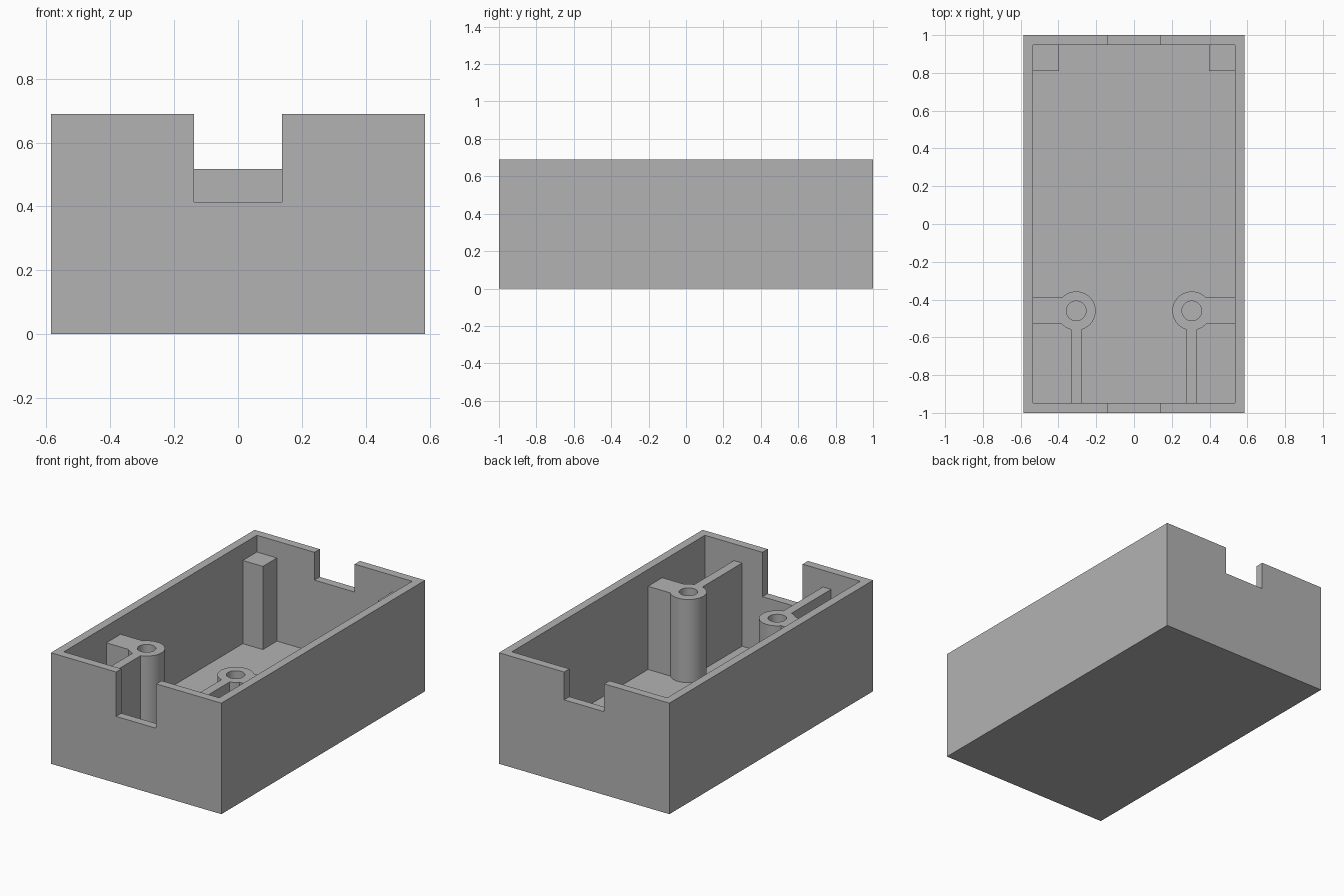
import bpy
import bmesh
from math import radians
from mathutils import Matrix

if "Cube" in bpy.data.objects:
    bpy.data.objects.remove(bpy.data.objects["Cube"], do_unlink=True)

# Main dimensions
HALF_X, HALF_Y, HEIGHT = 0.586, 1.0, 0.69
WALL, FLOOR, SUPPORT_TOP = 0.052, 0.069, 0.586
IN_X, IN_Y = HALF_X - WALL, HALF_Y - WALL
NOTCH = 0.138            # half width of the notches
PILLAR = 0.138           # side of a corner pillar
POST_X, POST_Y = 0.306, -0.46
POST_R, HOLE_R = 0.103, 0.052

gray = bpy.data.materials.new("plain gray")
gray.use_nodes = True
color = (0.45, 0.45, 0.45, 1)
gray.diffuse_color = color
gray.node_tree.nodes["Principled BSDF"].inputs["Base Color"].default_value = color


def add_object(name, bm):
    bmesh.ops.recalc_face_normals(bm, faces=bm.faces)
    mesh = bpy.data.meshes.new(name)
    bm.to_mesh(mesh)
    bm.free()
    mesh.materials.append(gray)
    obj = bpy.data.objects.new(name, mesh)
    bpy.context.collection.objects.link(obj)
    return obj


def box(name, x, y, z):
    """Box from (low, high) pairs; the pairs may come in any order."""
    bm = bmesh.new()
    bmesh.ops.create_cube(bm, size=1)
    for v in bm.verts:
        v.co = [span[0] if c < 0 else span[1] for c, span in zip(v.co, (x, y, z))]
    return add_object(name, bm)


def cylinder(name, x, y, radius, z0, z1):
    bm = bmesh.new()
    bmesh.ops.create_cone(bm, cap_ends=True, segments=48, radius1=radius,
                          radius2=radius, depth=z1 - z0,
                          matrix=Matrix.Translation((x, y, (z0 + z1) / 2)))
    return add_object(name, bm)


def combine(obj, other, operation):
    """Apply a boolean and remove the helper."""
    other.hide_render = True
    mod = obj.modifiers.new("cut", 'BOOLEAN')
    mod.object, mod.operation, mod.solver = other, operation, 'EXACT'
    bpy.context.view_layer.update()
    graph = bpy.context.evaluated_depsgraph_get()
    mesh = bpy.data.meshes.new_from_object(obj.evaluated_get(graph))
    obj.modifiers.clear()
    obj.data = mesh
    bpy.data.objects.remove(other, do_unlink=True)


# Open case with a deep front notch and a shallow back notch
case = box("case", (-HALF_X, HALF_X), (-HALF_Y, HALF_Y), (0, HEIGHT))
combine(case, box("cavity", (-IN_X, IN_X), (-IN_Y, IN_Y), (FLOOR, 1)), 'DIFFERENCE')
for side, bottom in ((-1, 0.414), (1, 0.517)):
    cutter = box("notch", (-NOTCH, NOTCH), (side * 0.9, side * 1.1), (bottom, 1))
    combine(case, cutter, 'DIFFERENCE')

span = (FLOOR, SUPPORT_TOP)
for side, label in ((1, "left"), (-1, "right")):
    # Corner pillar at the back
    box(label + "_corner_pillar", (side * (IN_X - PILLAR), side * IN_X),
        (IN_Y - PILLAR, IN_Y), span)

    # Screw post with a wide side bracket and a thin rib to the front wall
    x = side * POST_X
    post = cylinder(label + "_screw_post", x, POST_Y, POST_R, *span)
    bracket = box("bracket", (x, side * IN_X), (POST_Y - 0.07, POST_Y + 0.07), span)
    combine(post, bracket, 'UNION')
    rib = box("rib", (x - 0.028, x + 0.028), (-IN_Y, POST_Y), span)
    combine(post, rib, 'UNION')
    combine(post, cylinder("hole", x, POST_Y, HOLE_R, 0, 1), 'DIFFERENCE')

    bpy.ops.object.select_all(action='DESELECT')
    post.select_set(True)
    bpy.context.view_layer.objects.active = post
    bpy.ops.object.shade_smooth_by_angle(angle=radians(30))
